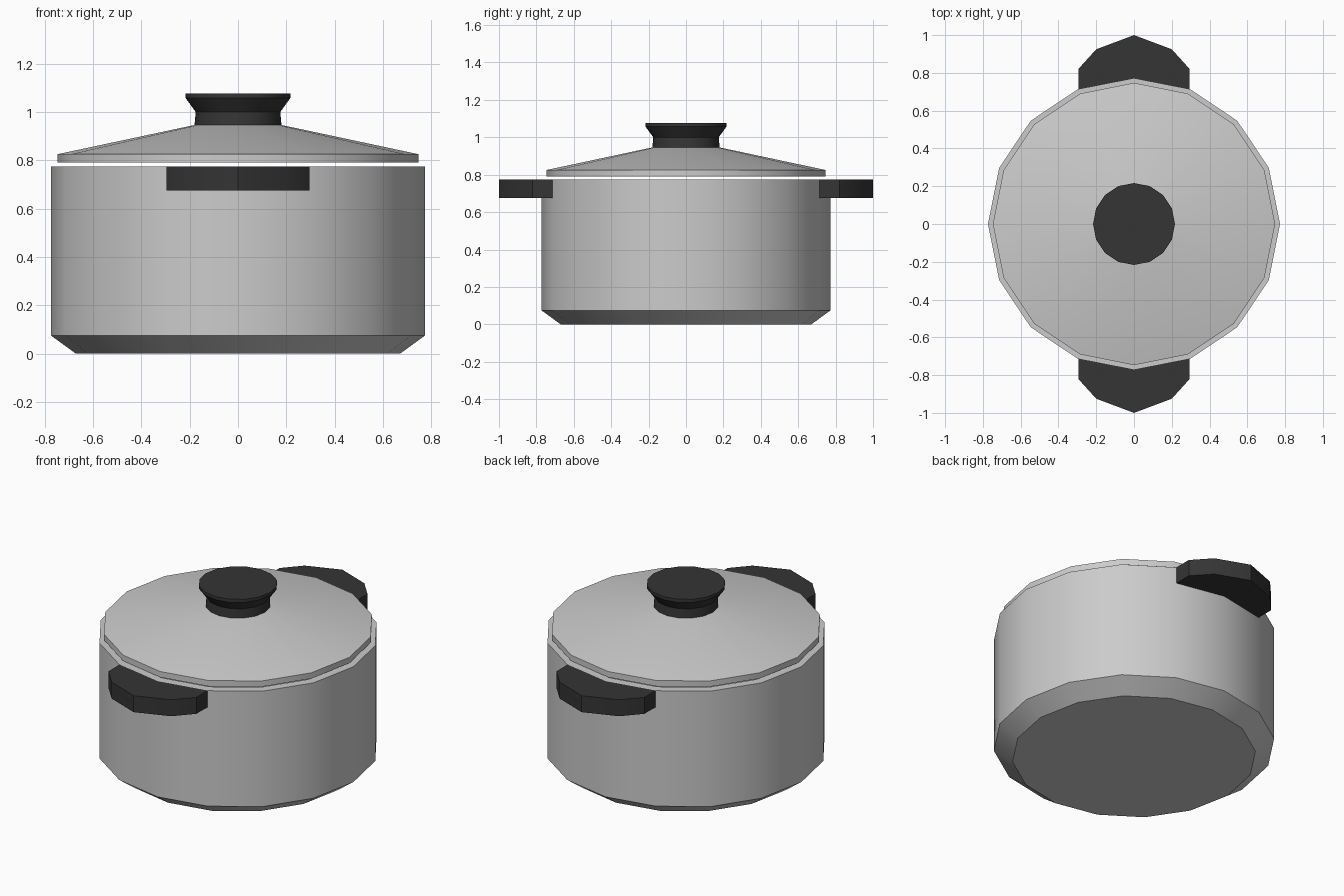
import bpy, bmesh, math

if "Cube" in bpy.data.objects:
    bpy.data.objects.remove(bpy.data.objects["Cube"])

SIDES = 16

dark = bpy.data.materials.new("dark_plastic")
dark.diffuse_color = (0.035, 0.035, 0.035, 1)
dark.use_nodes = True
dark.node_tree.nodes["Principled BSDF"].inputs["Base Color"].default_value = dark.diffuse_color


def finish(name, bm, mat=None):
    bmesh.ops.recalc_face_normals(bm, faces=bm.faces[:])
    me = bpy.data.meshes.new(name)
    bm.to_mesh(me)
    bm.free()
    ob = bpy.data.objects.new(name, me)
    bpy.context.collection.objects.link(ob)
    if mat:
        me.materials.append(mat)
    bpy.ops.object.select_all(action='DESELECT')
    ob.select_set(True)
    bpy.context.view_layer.objects.active = ob
    bpy.ops.object.shade_smooth_by_angle(angle=math.radians(30))
    return ob


def lathe(name, profile, mat=None):
    """Turn an (r, z) profile into rings, capping the first and last ring."""
    bm = bmesh.new()
    rings = []
    for r, z in profile:
        rings.append([bm.verts.new((r * math.cos(2 * math.pi * i / SIDES),
                                    r * math.sin(2 * math.pi * i / SIDES), z))
                      for i in range(SIDES)])
    for a, b in zip(rings, rings[1:]):
        for i in range(SIDES):
            j = (i + 1) % SIDES
            bm.faces.new((a[i], a[j], b[j], b[i]))
    bm.faces.new(rings[0])
    bm.faces.new(rings[-1])
    return finish(name, bm, mat)


# hollow pot: base, chamfer, outer wall, rim, inner wall, floor
lathe("pot_body", [(0.67, 0), (0.773, 0.075), (0.773, 0.775),
                   (0.72, 0.775), (0.72, 0.09)])

# shallow conical lid hovering just above the rim
lathe("lid", [(0.747, 0.79), (0.747, 0.825), (0.175, 0.947)])

# flared knob
lathe("lid_knob", [(0.18, 0.943), (0.175, 1.0), (0.217, 1.058), (0.217, 1.077)], dark)

# two side handles, back edge following the pot wall
outline = [(0, 0.77), (0.295, 0.712), (0.295, 0.82), (0.2, 0.925),
           (0, 1.0), (-0.2, 0.925), (-0.295, 0.82), (-0.295, 0.712)]
for name, s in (("front_handle", -1), ("back_handle", 1)):
    bm = bmesh.new()
    face = bm.faces.new([bm.verts.new((x, s * y, 0.675)) for x, y in outline])
    ext = bmesh.ops.extrude_face_region(bm, geom=[face], use_keep_orig=True)
    top = [g for g in ext["geom"] if isinstance(g, bmesh.types.BMVert)]
    bmesh.ops.translate(bm, verts=top, vec=(0, 0, 0.1))
    finish(name, bm, dark)
